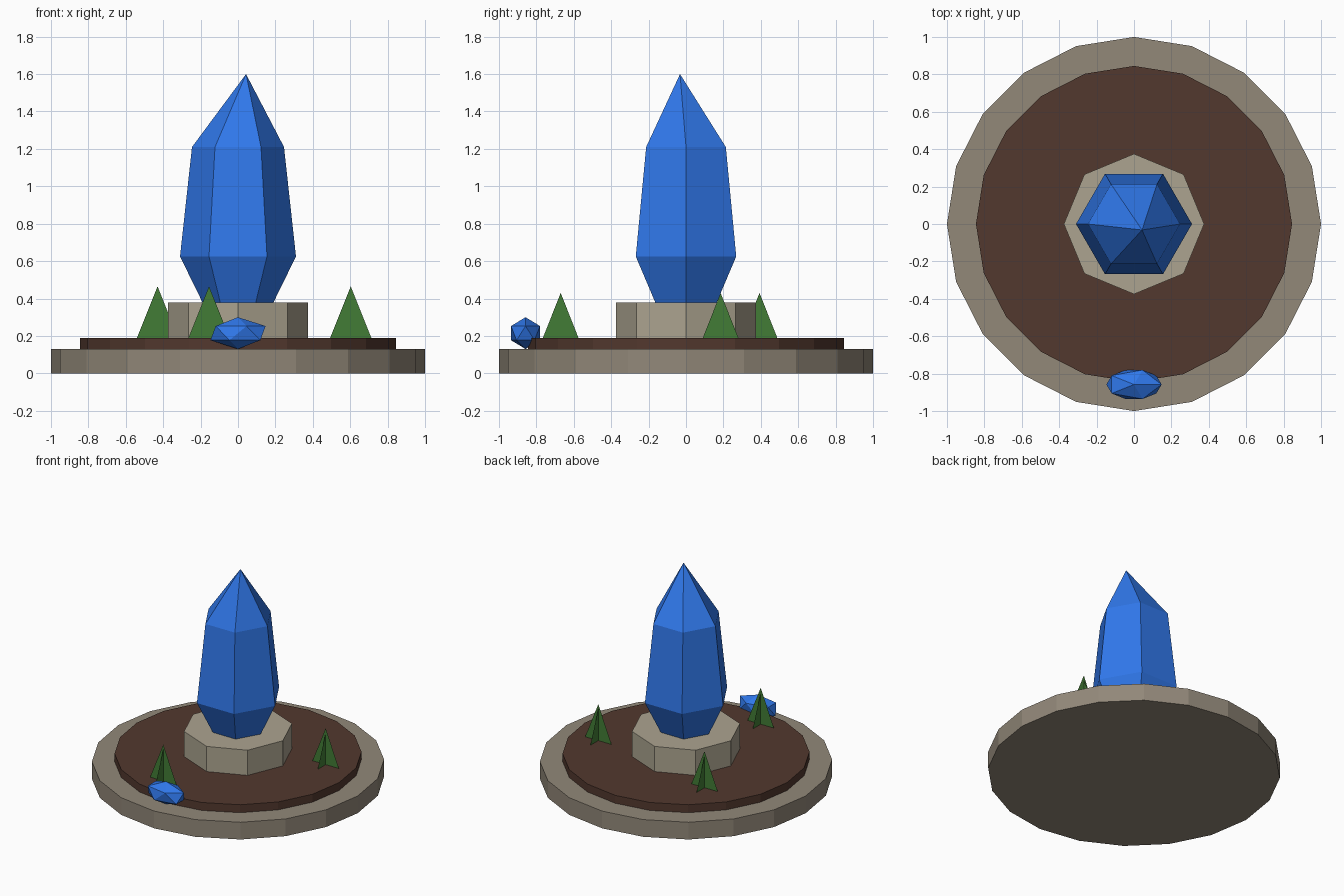
import bpy, bmesh
from math import cos, sin, tau
from mathutils import Matrix

if "Cube" in bpy.data.objects:
    bpy.data.objects.remove(bpy.data.objects["Cube"])


def srgb(r, g, b):
    return [((c / 255 + 0.055) / 1.055) ** 2.4 for c in (r, g, b)] + [1]


def material(name, *rgb):
    m = bpy.data.materials.new(name)
    m.diffuse_color = srgb(*rgb)
    m.use_nodes = True
    m.node_tree.nodes["Principled BSDF"].inputs["Base Color"].default_value = m.diffuse_color
    return m


STONE = material("stone", 146, 136, 121)
SOIL = material("soil", 82, 56, 46)
PALE = material("pale_stone", 172, 164, 144)
BLUE = material("blue_crystal", 48, 120, 235)
GREEN = material("green", 66, 124, 54)


def finish(name, bm, mat, fix_normals=True):
    if fix_normals:
        bmesh.ops.recalc_face_normals(bm, faces=bm.faces[:])
    mesh = bpy.data.meshes.new(name)
    bm.to_mesh(mesh)
    bm.free()
    mesh.materials.append(mat)
    obj = bpy.data.objects.new(name, mesh)
    bpy.context.collection.objects.link(obj)
    return obj


def stack(name, sides, rings, mat, apex=None):
    """Skin a stack of (radius, z) polygons, closed by a cap or a point."""
    bm = bmesh.new()
    loops = [[bm.verts.new((r * cos(tau * i / sides), r * sin(tau * i / sides), z))
              for i in range(sides)] for r, z in rings]
    for a, b in zip(loops, loops[1:]):
        for i in range(sides):
            j = (i + 1) % sides
            bm.faces.new((a[i], a[j], b[j], b[i]))
    bm.faces.new(loops[0][::-1])
    if apex:
        tip = bm.verts.new(apex)
        for i in range(sides):
            bm.faces.new((loops[-1][i], loops[-1][(i + 1) % sides], tip))
    else:
        bm.faces.new(loops[-1])
    return finish(name, bm, mat)


# Round stone base, soil disc and octagonal pedestal
stack("stone_base", 20, [(1.0, 0), (1.0, 0.13)], STONE)
stack("soil_disc", 20, [(0.845, 0.13), (0.845, 0.19)], SOIL)
stack("pedestal", 8, [(0.375, 0.19), (0.375, 0.38)], PALE)

# Large six-sided crystal with an off-centre tip
stack("large_crystal", 6, [(0.19, 0.38), (0.31, 0.625), (0.246, 1.21)], BLUE,
      apex=(0.043, -0.032, 1.6))

# Small faceted crystal lying on the front rim
bm = bmesh.new()
bmesh.ops.create_icosphere(bm, subdivisions=1, radius=1,
                           matrix=Matrix.LocRotScale((0, -0.858, 0.215), None,
                                                     (0.165, 0.091, 0.085)))
finish("small_crystal", bm, BLUE)

# Small plants, each two crossed flat triangles
for n, (x, y) in enumerate([(-0.155, -0.67), (0.603, 0.185), (-0.43, 0.393)], 1):
    bm = bmesh.new()
    for dx, dy, top in [(0.11, 0, 0.465), (0, 0.095, 0.43)]:
        bm.faces.new([bm.verts.new(p) for p in
                      ((x - dx, y - dy, 0.19), (x + dx, y + dy, 0.19), (x, y, top))])
    finish(f"plant_{n}", bm, GREEN, False)
